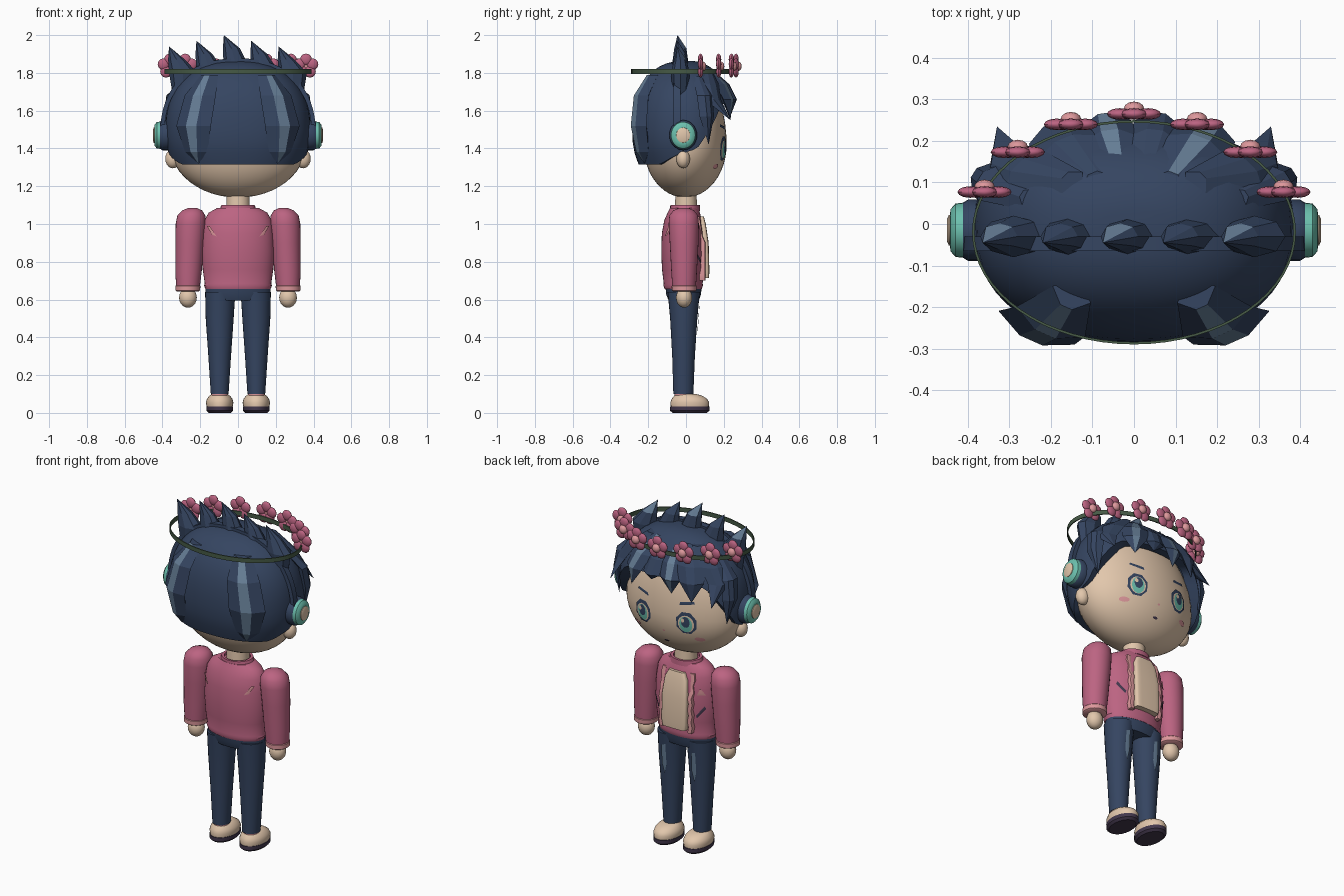
import bpy, bmesh, math
from mathutils import Vector, Matrix

if "Cube" in bpy.data.objects:
    bpy.data.objects.remove(bpy.data.objects["Cube"])


def material(name, rgb):
    col = [((c / 255 + 0.055) / 1.055) ** 2.4 for c in rgb] + [1]
    m = bpy.data.materials.new(name)
    m.use_nodes = True
    m.diffuse_color = col
    m.node_tree.nodes["Principled BSDF"].inputs["Base Color"].default_value = col
    return m


SKIN = material("skin cream", (226, 199, 172))
NAVY = material("navy", (53, 69, 97))
SHINE = material("blue highlight", (102, 126, 150))
PINK = material("rose pink", (188, 100, 130))
PALE = material("pale pink", (222, 152, 156))
TEAL = material("teal", (108, 192, 174))
GREEN = material("stem green", (70, 90, 70))
SOLE = material("dark plum", (66, 55, 76))
SIDES = ((1, "left"), (-1, "right"))
made = []


def finish(name, bm, mats, normals=True):
    if normals:
        bmesh.ops.recalc_face_normals(bm, faces=bm.faces)
    me = bpy.data.meshes.new(name)
    bm.to_mesh(me)
    bm.free()
    for m in mats:
        me.materials.append(m)
    ob = bpy.data.objects.new(name, me)
    bpy.context.collection.objects.link(ob)
    made.append(ob)
    return ob


def skin_rings(bm, rings, wrap=False):
    """Join rings of vertices with quads."""
    pairs = list(zip(rings, rings[1:])) + ([(rings[-1], rings[0])] if wrap else [])
    for a, b in pairs:
        n = len(a)
        for i in range(n):
            bm.faces.new((a[i], a[(i + 1) % n], b[(i + 1) % n], b[i]))


def spow(v, p):
    return math.copysign(abs(v) ** (2 / p), v)


def loft(name, rings, mat, n=32, p=2, wrap=False, side=0):
    """Stack ellipses (z, cx, cy, rx, ry); side=+-1 lays the axis along x."""
    bm = bmesh.new()
    out = []
    for z, cx, cy, rx, ry in rings:
        row = []
        for i in range(n):
            t = math.tau * i / n
            x, y = cx + rx * spow(math.cos(t), p), cy + ry * spow(math.sin(t), p)
            row.append(bm.verts.new((side * z, y, x) if side else (x, y, z)))
        out.append(row)
    skin_rings(bm, out, wrap)
    if not wrap:
        bm.faces.new(out[0])
        bm.faces.new(out[-1])
    return finish(name, bm, [mat])


def ball(bm, loc, size, seg=20):
    m = Matrix.Translation(loc) @ Matrix.Diagonal((*size, 1))
    return bmesh.ops.create_uvsphere(bm, u_segments=seg, v_segments=seg // 2, radius=1, matrix=m)


def patch(name, pts, surf, mat, sign=1, off=0.004):
    """Thin painted plate: an (x, z) outline laid on the surface y = surf(x, z)."""
    bm = bmesh.new()
    mx, mz = (sum(p[k] for p in pts) / len(pts) for k in (0, 1))
    rows = []
    for s in (1, 0.66, 0.33):
        rows.append([])
        for x, z in pts:
            x, z = mx + (x - mx) * s, mz + (z - mz) * s
            rows[-1].append(bm.verts.new((x, surf(x, z) + sign * off, z)))
    skin_rings(bm, rows)
    bm.faces.new(rows[-1])
    bm.normal_update()
    if sum(f.normal.y for f in bm.faces) * sign < 0:
        bmesh.ops.reverse_faces(bm, faces=bm.faces)
    return finish(name, bm, [mat], False)


def oval(cx, cz, rx, rz, n=16):
    return [(cx + rx * math.cos(math.tau * (i + .5) / n), cz + rz * math.sin(math.tau * (i + .5) / n))
            for i in range(n)]


# Head: half ellipsoid for the chin, taller one under the hair
def face_y(x, z):
    c = 0.28 if z < 1.42 else 0.42
    return -0.005 + 0.22 * math.sqrt(max(0, 1 - (x / 0.36) ** 2 - ((z - 1.42) / c) ** 2))


bm = bmesh.new()
ball(bm, (0, 0, 0), (1, 1, 1), 48)
for v in bm.verts:
    v.co = (v.co.x * 0.36, v.co.y * 0.22 - 0.005, 1.42 + v.co.z * (0.28 if v.co.z < 0 else 0.42))
finish("head", bm, [SKIN])
loft("neck", [(1.05, 0, 0, .063, .06), (1.18, 0, 0, .06, .055)], SKIN)

# Face details
for s, side in SIDES:
    ex, ez = s * 0.14, 1.40
    patch(side + "_eye_frame", oval(ex, ez, .06, .068, 8), face_y, NAVY, off=.004)
    patch(side + "_eye_white", oval(ex, ez - .004, .045, .05), face_y, SKIN, off=.006)
    patch(side + "_eye_iris", oval(ex, ez - .006, .036, .047), face_y, TEAL, off=.008)
    patch(side + "_eye_pupil", oval(ex, ez + .008, .024, .032), face_y, NAVY, off=.010)
    patch(side + "_eye_glint", oval(ex + .014, ez + .018, .010, .013, 8), face_y, SKIN, off=.012)
    patch(side + "_brow", [(ex - s * .04, 1.50), (ex + s * .045, 1.515), (ex + s * .04, 1.528),
                           (ex - s * .035, 1.517)], face_y, NAVY)
    patch(side + "_blush", oval(s * .20, 1.305, .027, .013), face_y, PALE)
    bm = bmesh.new()
    ball(bm, (s * .345, -.015, 1.345), (.04, .036, .05))
    finish(side + "_ear", bm, [SKIN])
patch("nose", oval(0, 1.325, .008, .006, 8), face_y, PALE)
patch("mouth", oval(0, 1.255, .016, .007, 8), face_y, SOLE)


# Hair cap with a hairline that rises toward the face
def cap_scale(z):
    d, p = ((z - 1.48) / .385, 2.4) if z > 1.48 else ((1.48 - z) / .35, 2)
    return max(0, 1 - min(1, d) ** p) ** (1 / p)


def cap_y(x, z):
    k = cap_scale(z)
    return .25 * k * max(0, 1 - min(1, abs(x) / (.385 * k)) ** 2.3) ** (1 / 2.3)


LINE = [(-1.01, 1.315), (-.5, 1.315), (-.1, 1.37), (.2, 1.40), (.5, 1.52), (.75, 1.63), (1.01, 1.65)]


def hairline(f):
    for (a, za), (b, zb) in zip(LINE, LINE[1:]):
        if a <= f <= b:
            return za + (zb - za) * (f - a) / (b - a)


bm = bmesh.new()
N, R = 56, 14
rows = [[] for _ in range(R + 1)]
for i in range(N):
    t = math.tau * i / N
    ux, uy = spow(math.cos(t), 2.3), spow(math.sin(t), 2.3)
    low = hairline(math.sin(t))
    for j in range(-1, R):
        z = low + (1.865 - low) * math.sin(max(j, 0) / R * math.pi / 2)
        k = cap_scale(z) * (0.8 if j < 0 else 1)
        rows[j + 1].append(bm.verts.new((.385 * k * ux, (.25 if uy > 0 else .285) * k * uy, z)))
skin_rings(bm, rows)
bm.faces.new(rows[-1])
finish("hair_cap", bm, [NAVY])


def lock(name, path, widths, thick, shine=False):
    """Faceted hair lock ending in a point, with an optional light ridge."""
    bm = bmesh.new()
    mid = Vector(path[len(path) // 2])
    out = Vector((mid.x / .148, mid.y / .07, 0)).normalized()
    u = Vector((-out.y, out.x, 0))
    rows = []
    for p, w in zip(path[:-1], widths):
        rows.append([bm.verts.new(Vector(p) + u * w * a + out * thick * b) for a, b in
                     ((-1, 0), (-.3, 1), (.3, 1), (1, 0), (.4, -.8), (-.4, -.8))])
    skin_rings(bm, rows)
    bm.faces.new(rows[0])
    tip = bm.verts.new(path[-1])
    for i in range(6):
        bm.faces.new((rows[-1][i], rows[-1][(i + 1) % 6], tip))
    bm.faces.ensure_lookup_table()
    if shine:
        for f in bm.faces:
            hits = sum(v in (r[1], r[2]) for v in f.verts for r in rows)
            if hits == len(f.verts) - (1 if tip in f.verts else 0):
                f.material_index = 1
    return finish(name, bm, [NAVY, SHINE])


# Fringe, side and back locks
FRINGE = [(-.33, 1.55, .07), (-.2, 1.55, .08), (-.07, 1.57, .07), (.06, 1.62, .065), (.19, 1.56, .08), (.33, 1.55, .07)]
for i, (x, z, w) in enumerate(FRINGE):
    lock(f"fringe_lock_{i + 1}",
         [(.45 * x, .10, 1.83), (.8 * x, cap_y(.8 * x, 1.74), 1.74),
          (.95 * x, cap_y(.95 * x, 1.66) + .012, 1.66), (x, .235, z)],
         (.5 * w, w, .85 * w), .025, i in (2, 4))
for s, side in SIDES:
    lock(side + "_side_lock", [(s * .25, .06, 1.78), (s * .35, .10, 1.68), (s * .365, .11, 1.57),
                               (s * .35, .12, 1.42)], (.03, .05, .045), .025)
    lock(side + "_back_lock", [(s * .15, -.17, 1.79), (s * .2, -.235, 1.68), (s * .235, -.25, 1.52),
                               (s * .22, -.225, 1.38), (s * .21, -.22, 1.32)],
         (.05, .09, .1, .065), .033, True)

# Crest of five spikes leaning to one side
for i, top in enumerate((1.94, 1.97, 2.0, 1.97, 1.94)):
    cx = (i - 2) * .145
    bm = bmesh.new()
    rows = []
    for z, dx, rx, ry in ((1.68, 0, .055, .04), (1.80, 0, .075, .05), (top - .07, -.035, .045, .032)):
        rows.append([bm.verts.new((cx + dx + rx * math.cos(math.tau * k / 8),
                                   -.03 + ry * math.sin(math.tau * k / 8), z)) for k in range(8)])
    skin_rings(bm, rows)
    bm.faces.new(rows[0])
    tip = bm.verts.new((cx - .075, -.045, top))
    for k in range(8):
        f = bm.faces.new((rows[2][k], rows[2][(k + 1) % 8], tip))
        f.material_index = int(k in (1, 2) and i % 2 == 0)
    finish(f"crest_spike_{i + 1}", bm, [NAVY, SHINE])

# Headphones
bm = bmesh.new()
rows = []
for i in range(33):
    t = math.pi * i / 32
    x, z = spow(math.cos(t), 2.3), spow(math.sin(t), 2.3)
    rows.append([bm.verts.new(((.39 + d) * x, y, 1.47 + (.385 + d) * z))
                 for d, y in ((0, -.065), (.022, -.065), (.022, -.03), (0, -.03))])
skin_rings(bm, rows)
finish("headphone_band", bm, [NAVY])
for s, side in SIDES:
    for part, mat, prof in (
            ("pad", NAVY, ((.33, .07), (.36, .08), (.40, .08), (.412, .072))),
            ("rim", TEAL, ((.40, .062), (.412, .072), (.43, .07), (.442, .055), (.443, .042))),
            ("cover", SKIN, ((.43, .042), (.446, .04), (.45, .03)))):
        loft(f"{side}_headphone_{part}", [(d, 1.47, -.015, r, r * .92) for d, r in prof], mat, 28, side=s)

# Flower circlet
loft("circlet", [(1.795, 0, -.02, .39, .27), (1.82, 0, -.02, .39, .27),
                 (1.82, 0, -.02, .384, .264), (1.795, 0, -.02, .384, .264)], GREEN, 64, wrap=True)
BLOOMS = [(0, .265)] + [(s * x, y) for s in (1, -1) for x, y in ((.152, .24), (.28, .173), (.36, .077))]
for i, (x, y) in enumerate(BLOOMS):
    bm = bmesh.new()
    for k in range(5):
        a = math.tau * k / 5 + math.pi / 2
        ball(bm, (x + .036 * math.cos(a), y, 1.835 + .036 * math.sin(a)), (.031, .014, .031), 12)
    petals = set(bm.faces)
    ball(bm, (x, y + .012, 1.835), (.025, .018, .025), 12)
    for f in bm.faces:
        f.material_index = int(f not in petals)
    finish(f"flower_{i + 1}", bm, [PINK, PALE])

# Jacket
loft("jacket", [(.655, 0, -.015, .172, .098), (.675, 0, -.015, .18, .105), (.685, 0, -.015, .176, .103),
                (.76, 0, -.015, .187, .112), (.85, 0, -.015, .192, .116), (.95, 0, -.015, .188, .113),
                (1.02, 0, -.015, .178, .10), (1.06, 0, -.012, .155, .085), (1.085, 0, -.01, .11, .075)], PINK, 40)
loft("collar", [(1.07, 0, -.005, .10, .08), (1.10, 0, -.005, .088, .078),
                (1.10, 0, -.005, .072, .066), (1.07, 0, -.005, .072, .066)], PINK, wrap=True)
loft("shirt_front", [(.715, 0, .10, .074, .022), (.75, 0, .102, .08, .022), (.9, 0, .096, .08, .024),
                     (1.0, 0, .083, .07, .022), (1.04, 0, .076, .05, .018)], SKIN, 24, 5)


def body_y(sign):
    return lambda x, z: -.015 + sign * .116 * math.sqrt(max(0, 1 - (x / .192) ** 2))


for s, side in SIDES:
    loft(side + "_lapel", [(.70 + .034 * k, s * (.09 + .007 * (k % 2)), .086 - .0006 * k * k * (k > 6) / 2, .014, .016)
                           for k in range(11)], PALE, 8, 4)
    patch(side + "_pocket_slit", [(s * .125, .79), (s * .165, .845), (s * .16, .86), (s * .12, .805)], body_y(1), SOLE)
    patch(side + "_back_mark", [(s * .165, .99), (s * .15, .99), (s * .115, .935), (s * .14, .945)], body_y(-1), PALE, -1)
    # Arms
    loft(side + "_sleeve", [(.66, s * .265, -.01, .062, .062), (.75, s * .262, -.01, .07, .068),
                            (.9, s * .255, -.01, .076, .076), (1.0, s * .25, -.012, .08, .08),
                            (1.045, s * .247, -.012, .074, .076), (1.072, s * .243, -.012, .053, .055),
                            (1.086, s * .24, -.012, .02, .022)], PINK, 28)
    loft(side + "_cuff", [(.643, s * .266, -.01, .058, .058), (.648, s * .266, -.01, .065, .065),
                          (.672, s * .265, -.01, .066, .066), (.678, s * .265, -.01, .06, .06)], PALE, 28)
    bm = bmesh.new()
    ball(bm, (s * .265, -.01, .61), (.047, .043, .053))
    finish(side + "_hand", bm, [SKIN])
    # Legs and shoes
    c = s * .097
    loft(side + "_trouser_leg", [(.1, c, -.014, .047, .053), (.3, c, -.013, .06, .06), (.5, c, -.012, .074, .072),
                                 (.64, s * .094, -.012, .08, .085)], NAVY, 28)
    patch(side + "_trouser_shine", [(c - .012, .58), (c + .014, .57), (c + .016, .46), (c, .40), (c - .014, .46)],
          lambda x, z: -.012 + (.036 + .072 * z) * math.sqrt(max(0, 1 - ((x - c) / .07) ** 2)), SHINE, off=.007)
    loft(side + "_ankle", [(.075, c, -.01, .046, .05), (.112, c, -.012, .044, .05)], PALE, 24)
    loft(side + "_shoe", [(.03, c, .02, .068, .1), (.055, c, .02, .073, .103), (.075, c, .018, .067, .093),
                          (.09, c, .012, .055, .075), (.1, c, 0, .042, .055)], SKIN, 28)
    loft(side + "_sole", [(0, c, .02, .058, .09), (.012, c, .02, .07, .105), (.034, c, .02, .071, .105)], SOLE, 28)
patch("jacket_badge", [(-.165, .925), (-.125, .925), (-.14, .965)], body_y(1), PALE)
loft("trouser_hips", [(.595, 0, -.012, .162, .08), (.63, 0, -.013, .174, .093), (.68, 0, -.013, .17, .096)], NAVY)

# Smooth rounded parts, keep hair facets crisp
bpy.ops.object.select_all(action="DESELECT")
for ob in made:
    if "lock" not in ob.name and "spike" not in ob.name:
        ob.select_set(True)
        bpy.context.view_layer.objects.active = ob
bpy.ops.object.shade_smooth_by_angle(angle=math.radians(38))
